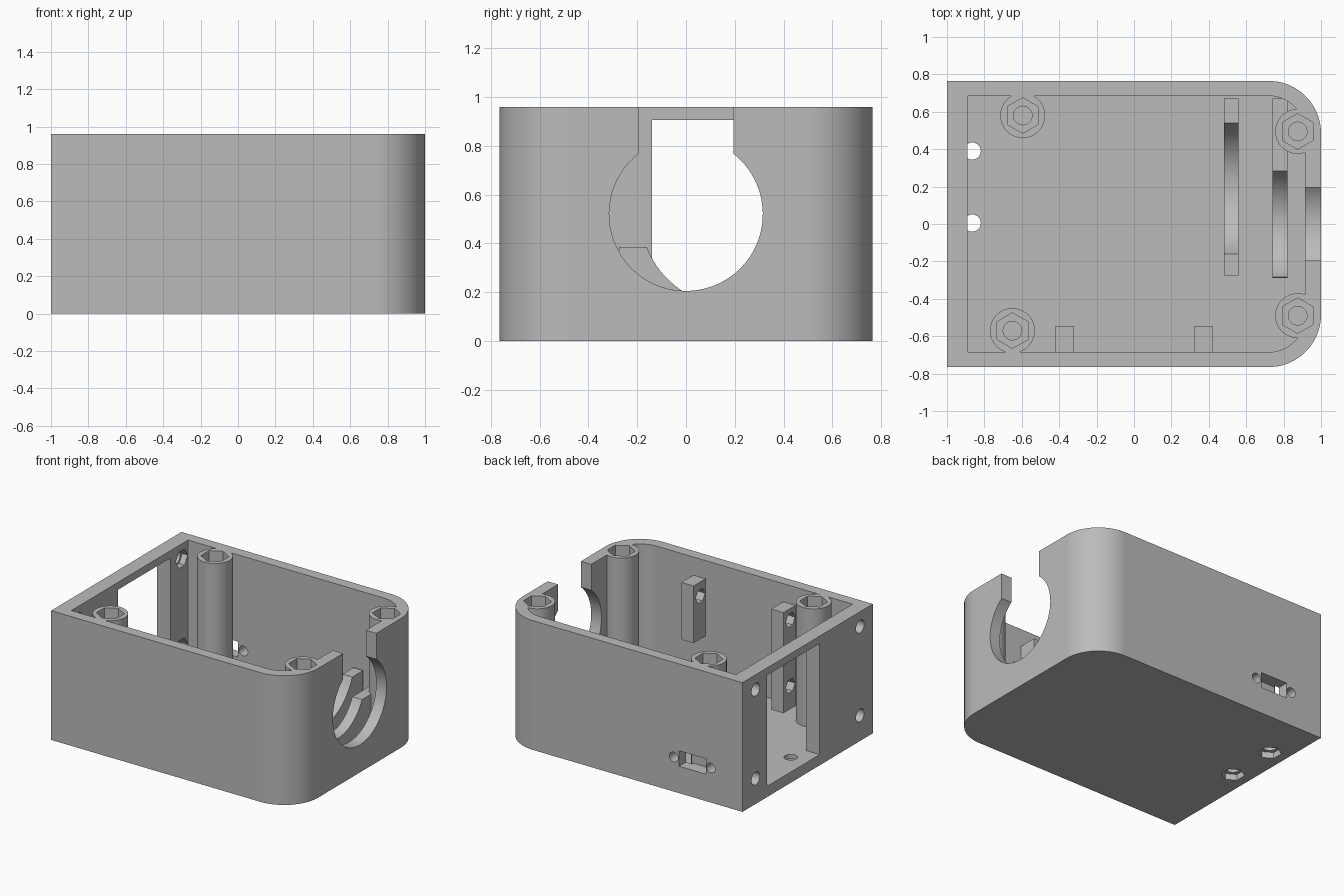
import bpy, bmesh, math
from mathutils import Matrix

if "Cube" in bpy.data.objects:
    bpy.data.objects.remove(bpy.data.objects["Cube"])

H, FLOOR = 0.96, 0.08
grey = bpy.data.materials.new("plain_grey")
grey.diffuse_color = (0.5, 0.5, 0.5, 1)
grey.use_nodes = True
grey.node_tree.nodes["Principled BSDF"].inputs["Base Color"].default_value = grey.diffuse_color


def prism(name, pts, lo, hi, axis='Z'):
    """Extrude a 2D outline: (x,y) along Z, (y,z) along X or (x,z) along Y."""
    place = {'Z': lambda a, b, t: (a, b, t),
             'X': lambda a, b, t: (t, a, b),
             'Y': lambda a, b, t: (a, t, b)}[axis]
    bm = bmesh.new()
    face = bm.faces.new([bm.verts.new(place(a, b, lo)) for a, b in pts])
    new = bmesh.ops.extrude_face_region(bm, geom=[face])['geom']
    shift = place(0, 0, hi - lo)
    bmesh.ops.translate(bm, vec=shift, verts=[v for v in new if isinstance(v, bmesh.types.BMVert)])
    bmesh.ops.recalc_face_normals(bm, faces=bm.faces)
    mesh = bpy.data.meshes.new(name)
    bm.to_mesh(mesh)
    bm.free()
    mesh.materials.append(grey)
    ob = bpy.data.objects.new(name, mesh)
    bpy.context.collection.objects.link(ob)
    return ob


def ring(a, b, r, n=48, start=0.0):
    return [(a + r * math.cos(start + 2 * math.pi * i / n),
             b + r * math.sin(start + 2 * math.pi * i / n)) for i in range(n)]


def arc(a, b, r, t0, t1, n=20):
    return [(a + r * math.cos(t0 + (t1 - t0) * i / n),
             b + r * math.sin(t0 + (t1 - t0) * i / n)) for i in range(n + 1)]


def rect(a0, a1, b0, b1):
    return [(a0, b0), (a1, b0), (a1, b1), (a0, b1)]


def rounded(x0, x1, y, r):
    """Plan outline with only the two right corners rounded."""
    q = math.pi / 2
    return ([(x0, -y)] + arc(x1 - r, -y + r, r, -q, 0)
            + arc(x1 - r, y - r, r, 0, q) + [(x0, y)])


# case outer shape
case = prism("enclosure", rounded(-1, 1, 0.765, 0.28), 0, H)


def combine(tool, operation):
    mod = case.modifiers.new("combine", 'BOOLEAN')
    mod.operation, mod.solver, mod.object = operation, 'EXACT', tool
    bpy.context.view_layer.objects.active = case
    bpy.ops.object.modifier_apply(modifier=mod.name)
    bpy.data.objects.remove(tool, do_unlink=True)


def add(*args):
    combine(prism("added_part", *args), 'UNION')


def cut(*args):
    combine(prism("cutter", *args), 'DIFFERENCE')


# hollow interior
cut(rounded(-0.89, 0.915, 0.685, 0.195), FLOOR, H + 0.1)

# lid posts
posts = [(-0.595, 0.58), (-0.65, -0.57), (0.875, 0.495), (0.875, -0.49)]
for x, y in posts:
    add(ring(x, y, 0.12), 0.04, H)

# mounting rails on the front wall
rails = [(-0.42, 0.04, (0.74, 0.25)), (0.32, 0.40, (0.72,))]
for x, bottom, _ in rails:
    add(rect(x, x + 0.1, -0.72, -0.545), bottom, 0.825)

# cradle ribs with round saddles
for x, centre, r in [(0.48, 0.19, 0.376), (0.74, 0.0, 0.315)]:
    t = math.asin((0.385 - 0.52) / r)
    curve = arc(centre, 0.52, r, t, -math.pi - t, 32)
    left = [(-0.29, 0.04)]
    if curve[-1][0] > -0.27:
        left = [(-0.275, 0.385), (-0.275, 0.04)]
    add([(0.67, 0.04), (0.67, 0.385)] + curve + left, x, x + 0.08, 'X')

# nut pockets and screw holes in the posts
for x, y in posts:
    cut(ring(x, y, 0.095, 6, math.pi / 2), H - 0.09, H + 0.1)
    cut(ring(x, y, 0.05, 24), 0.5, H)

# round port with open slot in the right wall
s = 0.195
t = math.acos(s / 0.315)
port = arc(0, 0.52, 0.315, math.pi - t, 2 * math.pi + t, 56)
cut([(-s, H + 0.1)] + port + [(s, H + 0.1)], 0.9, 1.1, 'X')

# left wall window
cut(rect(-0.14, 0.48, FLOOR, 0.905), -1.1, -0.88, 'X')

# left wall screw holes with hexagonal nut pockets inside
for y in (-0.615, 0.61):
    for z in (0.19, 0.85):
        cut(ring(y, z, 0.048, 24), -1.1, -0.85, 'X')
        cut(ring(y, z, 0.07, 6), -0.935, -0.85, 'X')

# nut pockets in the rails
for x, _, heights in rails:
    for z in heights:
        cut(ring(-0.625, z, 0.055, 6), x - 0.05, x + 0.06, 'X')

# switch opening and its screw holes in the back wall
cut(rect(-0.70, -0.48, 0.20, 0.315), 0.67, 0.9, 'Y')
for x in (-0.74, -0.435):
    cut(ring(x, 0.257, 0.036, 24), 0.67, 0.9, 'Y')

# floor screw holes with hexagonal pockets below
for y in (0.005, 0.39):
    cut(ring(-0.865, y, 0.046, 24), -0.1, 0.2)
    cut(ring(-0.865, y, 0.08, 6, math.pi / 2), -0.1, 0.045)

# smooth curved walls, crisp edges
case.select_set(True)
bpy.context.view_layer.objects.active = case
bpy.ops.object.shade_smooth_by_angle(angle=math.radians(30))
weighted = case.modifiers.new("weighted_normals", 'WEIGHTED_NORMAL')
weighted.keep_sharp = True
